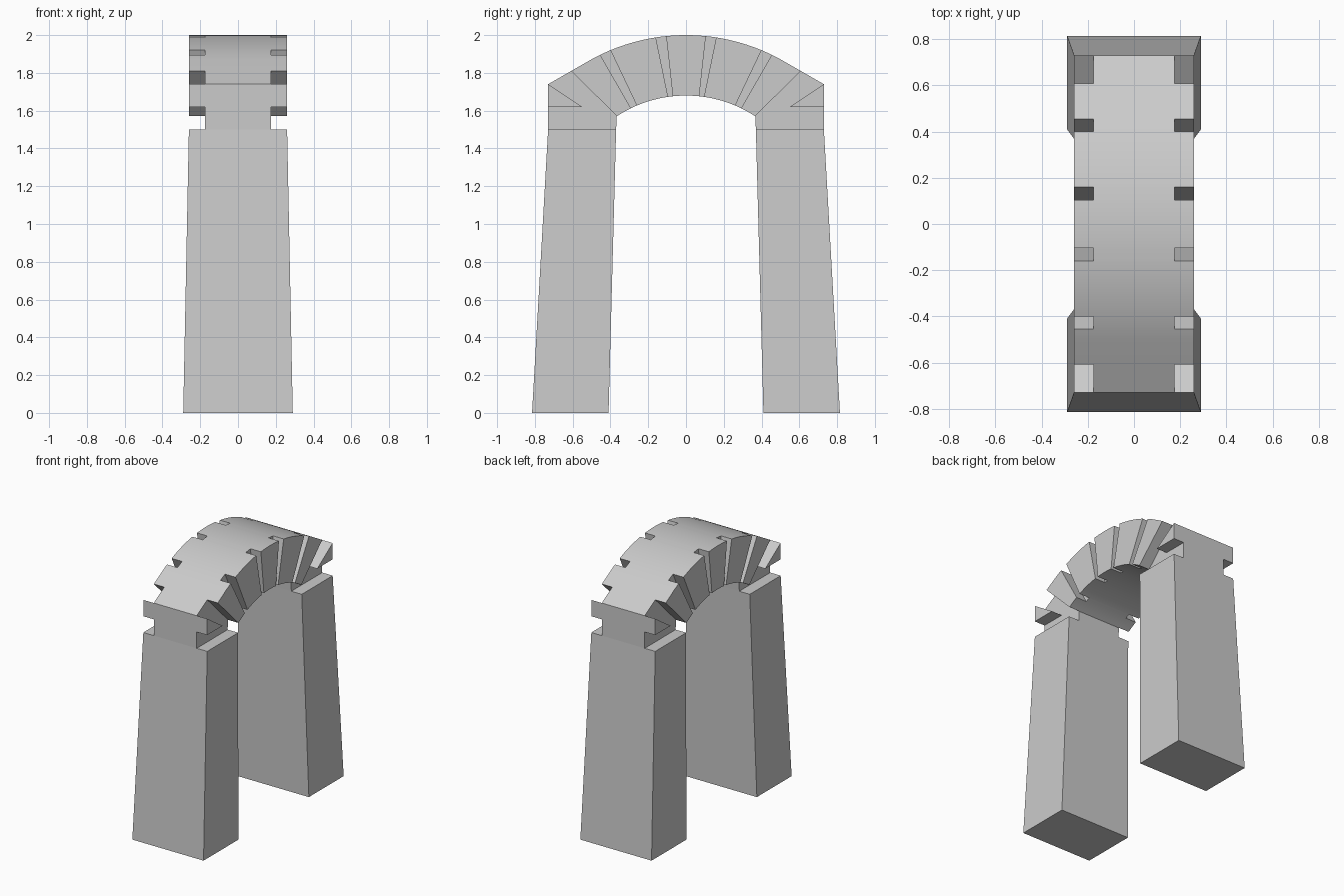
import bpy, bmesh, math

if "Cube" in bpy.data.objects:
    bpy.data.objects.remove(bpy.data.objects["Cube"])

HALF_W, CORE_W = 0.26, 0.175
SPRING_Z = 1.5


def prism(bm, outline, x0, x1):
    """Extrude a (y, z) outline from x0 to x1."""
    a = [bm.verts.new((x0, y, z)) for y, z in outline]
    b = [bm.verts.new((x1, y, z)) for y, z in outline]
    bm.faces.new(a)
    bm.faces.new(b[::-1])
    n = len(a)
    for i in range(n):
        j = (i + 1) % n
        bm.faces.new((a[i], b[i], b[j], a[j]))


def make_object(name, bm):
    bmesh.ops.recalc_face_normals(bm, faces=bm.faces[:])
    mesh = bpy.data.meshes.new(name)
    bm.to_mesh(mesh)
    bm.free()
    ob = bpy.data.objects.new(name, mesh)
    bpy.context.collection.objects.link(ob)
    return ob


def arc(half_span, top, drop, steps):
    """Arc points from -half_span to +half_span, peaking at (0, top)."""
    r = (half_span ** 2 + drop ** 2) / (2 * drop)
    a = math.asin(half_span / r)
    return [(r * math.sin(t), top - r + r * math.cos(t))
            for t in (-a + 2 * a * i / steps for i in range(steps + 1))]


# Tapered piers
for side, label in ((-1, "front"), (1, "back")):
    bm = bmesh.new()
    rings = []
    for z, w, inner, outer in ((0, 0.29, 0.41, 0.815), (SPRING_Z, HALF_W, 0.37, 0.73)):
        rings.append([bm.verts.new((x, side * y, z)) for x, y in
                      ((-w, inner), (w, inner), (w, outer), (-w, outer))])
    low, high = rings
    bm.faces.new(low)
    bm.faces.new(high)
    for i in range(4):
        j = (i + 1) % 4
        bm.faces.new((low[i], low[j], high[j], high[i]))
    make_object(label + "_pier", bm)

# Arch body: curved crown, straight shoulders, vertical feet
outer = arc(0.5, 2.0, 0.128, 32)
inner = arc(0.367, 1.68, 0.11, 32)
outline = ([(-0.73, SPRING_Z), (-0.73, 1.74)] + outer + [(0.73, 1.74), (0.73, SPRING_Z),
           (0.37, SPRING_Z)] + inner[::-1] + [(-0.37, SPRING_Z)])
bm = bmesh.new()
prism(bm, outline, -HALF_W, HALF_W)
arch = make_object("arch_voussoirs", bm)


# Joint slots: each line (inner end, outer end) is lengthened past the surface
def slot(in_a, out_a, in_b, out_b, k=0.15):
    def beyond(p, q):
        return (q[0] + k * (q[0] - p[0]), q[1] + k * (q[1] - p[1]))
    return [beyond(out_a, in_a), beyond(in_a, out_a), beyond(in_b, out_b), beyond(out_b, in_b)]


slots = [
    slot((0.07, 1.676), (0.105, 1.995), (0.095, 1.673), (0.16, 1.988)),
    slot((0.26, 1.626), (0.40, 1.92), (0.29, 1.61), (0.455, 1.897)),
    # springing slot that leaves a wedge at the outer shoulder
    [(0.32, 1.525), (0.70, 1.902), (0.82, 1.80), (0.55, 1.62),
     (0.82, 1.62), (0.82, 1.45), (0.32, 1.45)],
]
bm = bmesh.new()
for pts in slots:
    for sx in (-1, 1):
        for sy in (-1, 1):
            prism(bm, [(sy * y, z) for y, z in pts], sx * CORE_W, sx * 0.35)
cutter = make_object("joint_cutter", bm)
cutter.hide_render = True

cut = arch.modifiers.new("joints", "BOOLEAN")
cut.operation = 'DIFFERENCE'
cut.solver = 'EXACT'
cut.object = cutter
bpy.context.view_layer.objects.active = arch
arch.select_set(True)
bpy.ops.object.modifier_apply(modifier=cut.name)
bpy.data.objects.remove(cutter)
bpy.ops.object.shade_smooth_by_angle(angle=math.radians(20))
